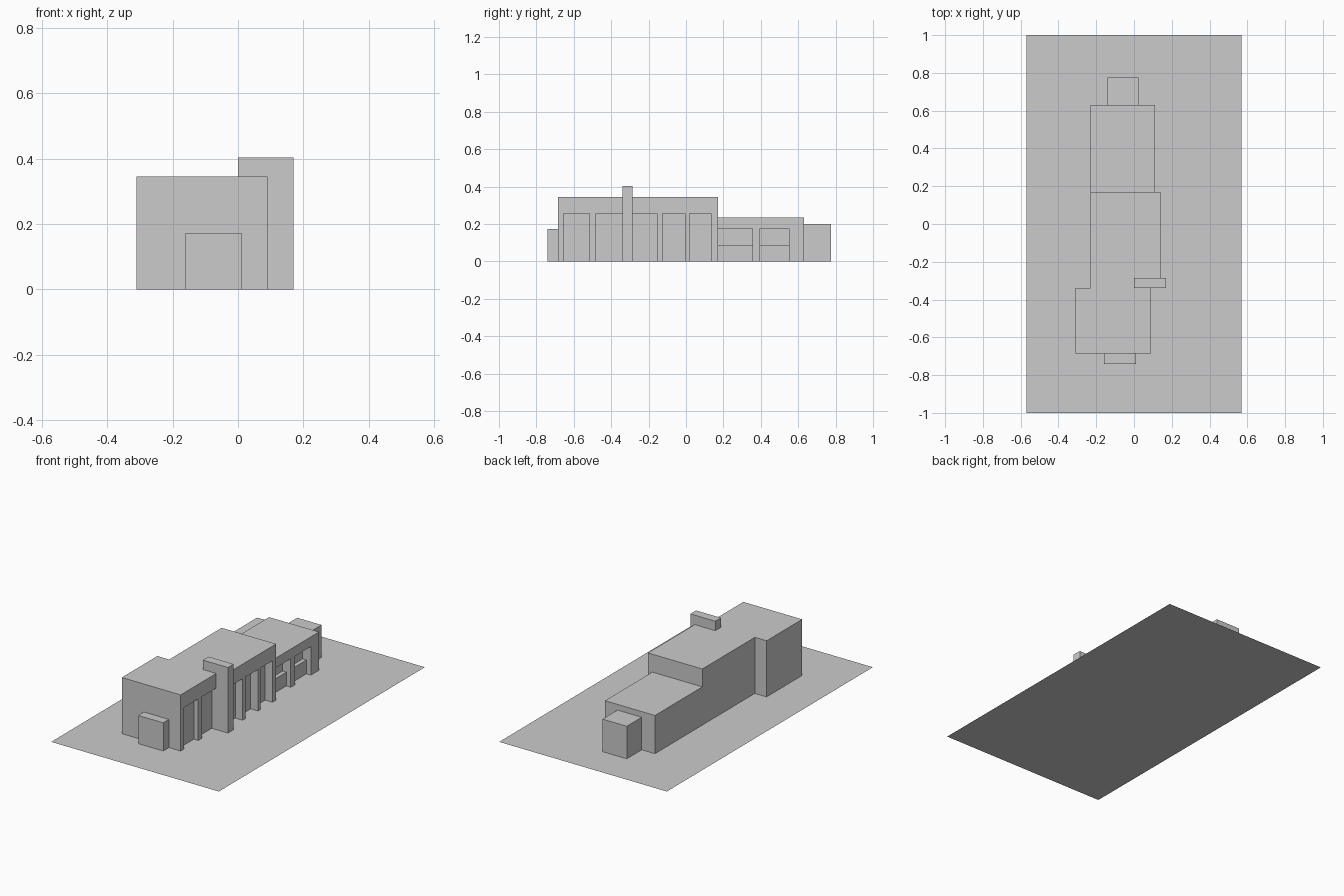
import bpy, bmesh

if "Cube" in bpy.data.objects:
    bpy.data.objects.remove(bpy.data.objects["Cube"])


def box(name, x0, x1, y0, y1, z0, z1):
    """Axis-aligned box from its limits."""
    bm = bmesh.new()
    bmesh.ops.create_cube(bm, size=1)
    for v in bm.verts:
        v.co = (x1 if v.co.x > 0 else x0,
                y1 if v.co.y > 0 else y0,
                z1 if v.co.z > 0 else z0)
    mesh = bpy.data.meshes.new(name)
    bm.to_mesh(mesh)
    bm.free()
    obj = bpy.data.objects.new(name, mesh)
    bpy.context.collection.objects.link(obj)
    return obj


def recess(wall, face_x, depth, spans, z0, z1):
    """Cut a row of bays into the wall's right-hand face."""
    for y0, y1 in spans:
        cutter = box("bay_cutter", face_x - depth, face_x + 0.05, y0, y1, z0, z1)
        mod = wall.modifiers.new("bay", 'BOOLEAN')
        mod.operation = 'DIFFERENCE'
        mod.solver = 'EXACT'
        mod.object = cutter
        bpy.context.view_layer.objects.active = wall
        bpy.ops.object.modifier_apply(modifier=mod.name)
        bpy.data.objects.remove(cutter, do_unlink=True)


# Flat site
bm = bmesh.new()
bm.faces.new([bm.verts.new(c) for c in
              ((-0.57, -1, 0), (0.57, -1, 0), (0.57, 1, 0), (-0.57, 1, 0))])
mesh = bpy.data.meshes.new("site_plane")
bm.to_mesh(mesh)
bm.free()
bpy.context.collection.objects.link(bpy.data.objects.new("site_plane", mesh))

# Tall front block with two bays
front = box("front_block", -0.31, 0.09, -0.685, -0.34, 0, 0.345)
recess(front, 0.09, 0.03, [(-0.655, -0.515), (-0.48, -0.33)], -0.05, 0.255)

# Main hall with bays between piers
hall = box("main_hall", -0.23, 0.14, -0.34, 0.17, 0, 0.345)
recess(hall, 0.14, 0.05,
       [(-0.285, -0.155), (-0.125, -0.005), (0.02, 0.135)], -0.05, 0.255)

# Low rear wing: deep windows above shallow sill panels
wing = box("rear_wing", -0.23, 0.11, 0.17, 0.63, 0, 0.235)
bays = [(0.16, 0.355), (0.395, 0.55)]
recess(wing, 0.11, 0.03, bays, -0.05, 0.175)
recess(wing, 0.11, 0.055, bays, 0.085, 0.175)

# Small blocks at either end and the tall fin wall
box("entrance_porch", -0.16, 0.01, -0.74, -0.685, 0, 0.173)
box("rear_annex", -0.14, 0.025, 0.63, 0.775, 0, 0.2)
box("fin_wall", 0.0, 0.17, -0.34, -0.285, 0, 0.403)
